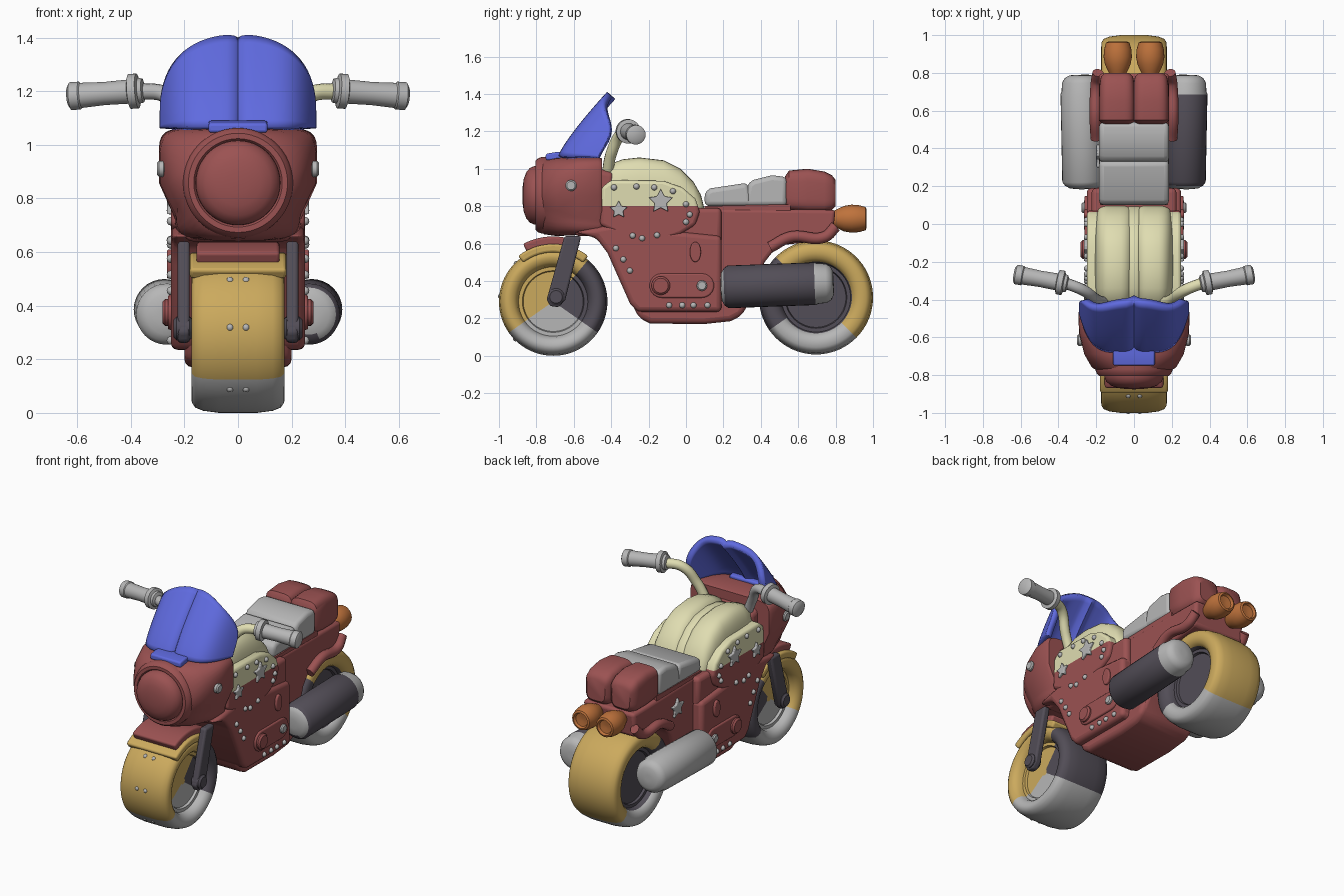
import bpy, bmesh, math
from mathutils import Vector, Matrix

if "Cube" in bpy.data.objects:
    bpy.data.objects.remove(bpy.data.objects["Cube"])


def material(name, rgb):
    m = bpy.data.materials.new(name)
    m.diffuse_color = (*rgb, 1)
    m.use_nodes = True
    m.node_tree.nodes["Principled BSDF"].inputs["Base Color"].default_value = m.diffuse_color
    return m


RED = material("brick red", (0.33, 0.085, 0.085))
GOLD = material("gold", (0.60, 0.40, 0.11))
CREAM = material("cream", (0.74, 0.72, 0.44))
BLUE = material("blue", (0.115, 0.145, 0.74))
ORANGE = material("orange", (0.52, 0.17, 0.045))
GREY = material("light grey", (0.47, 0.47, 0.47))
DARK = material("dark grey", (0.085, 0.075, 0.095))


def finish(bm, name, mats, bevel=0, angle=40):
    bmesh.ops.recalc_face_normals(bm, faces=bm.faces)
    me = bpy.data.meshes.new(name)
    bm.to_mesh(me)
    bm.free()
    ob = bpy.data.objects.new(name, me)
    bpy.context.collection.objects.link(ob)
    for m in mats if isinstance(mats, list) else [mats]:
        me.materials.append(m)
    if bevel:
        b = ob.modifiers.new("bevel", 'BEVEL')
        b.width, b.segments, b.limit_method = bevel, 3, 'ANGLE'
    bpy.context.view_layer.objects.active = ob
    ob.select_set(True)
    bpy.ops.object.shade_smooth_by_angle(angle=math.radians(angle))
    ob.select_set(False)
    return ob


def plate(name, pts, x0, x1, mats, bevel=0.0, split=None):
    """Side profile (y, z) extruded along x; faces above split use the second material."""
    bm = bmesh.new()
    f = bm.faces.new([bm.verts.new((x0, y, z)) for y, z in pts])
    r = bmesh.ops.extrude_face_region(bm, geom=[f])
    bmesh.ops.translate(bm, vec=(x1 - x0, 0, 0), verts=[v for v in r['geom'] if isinstance(v, bmesh.types.BMVert)])
    if split:
        bmesh.ops.bisect_plane(bm, geom=bm.verts[:] + bm.edges[:] + bm.faces[:], plane_co=(0, 0, split), plane_no=(0, 0, 1))
        for f in bm.faces:
            f.material_index = int(f.calc_center_median().z > split)
    return finish(bm, name, mats, bevel)


def skin(bm, rings):
    n = len(rings[0])
    for a, b in zip(rings, rings[1:]):
        for i in range(n):
            bm.faces.new((a[i], a[(i + 1) % n], b[(i + 1) % n], b[i]))
    bm.faces.new(rings[0])
    bm.faces.new(rings[-1])


def loft(name, sections, mat, cx=0, taper=0, n=40):
    """Rounded sections (y, half width, low z, high z, squareness) joined along y."""
    bm, rings = bmesh.new(), []
    for y, hw, lo, hi, e in sections:
        ring = []
        for i in range(n):
            c, s = math.cos(2 * math.pi * i / n), math.sin(2 * math.pi * i / n)
            x = hw * math.copysign(abs(c) ** (2 / e), c)
            z = (lo + hi) / 2 + (hi - lo) / 2 * math.copysign(abs(s) ** (2 / e), s)
            x *= 1 - taper * min(1, max(0, (0.86 - z) / 0.12))
            ring.append(bm.verts.new((cx + x, y, z)))
        rings.append(ring)
    skin(bm, rings)
    return finish(bm, name, mat)


def lathe(name, prof, origin, axis, mats, rule=None, n=32):
    """Profile (along, radius) spun round an axis."""
    bm, rings = bmesh.new(), []
    rot = Vector(axis).to_track_quat('Z', 'Y').to_matrix()
    for a, r in prof:
        rings.append([bm.verts.new(Vector(origin) + rot @ Vector((r * math.cos(2 * math.pi * i / n),
                      r * math.sin(2 * math.pi * i / n), a))) for i in range(n)])
    skin(bm, rings)
    if rule:
        for f in bm.faces:
            f.material_index = rule(f.calc_center_median())
    return finish(bm, name, mats)


def rod(name, a, b, r, mat, n=24):
    d = Vector(b) - Vector(a)
    k = min(r, d.length) * 0.25
    return lathe(name, [(0, r - k), (k, r), (d.length - k, r), (d.length, r - k)], a, d, mat, n=n)


def tube(name, pts, r, mat):
    cu = bpy.data.curves.new(name, 'CURVE')
    cu.dimensions, cu.bevel_depth, cu.bevel_resolution, cu.use_fill_caps = '3D', r, 4, True
    sp = cu.splines.new('BEZIER')
    sp.bezier_points.add(len(pts) - 1)
    for p, co in zip(sp.bezier_points, pts):
        p.co, p.handle_left_type, p.handle_right_type = co, 'AUTO', 'AUTO'
    ob = bpy.data.objects.new(name, cu)
    bpy.context.collection.objects.link(ob)
    cu.materials.append(mat)


def studs(name, places, r):
    bm = bmesh.new()
    for p in places:
        bmesh.ops.create_uvsphere(bm, u_segments=12, v_segments=8, radius=r, matrix=Matrix.Translation(p))
    finish(bm, name, GREY)


def star(name, x0, x1, y, z, r):
    plate(name, [(y + q * math.sin(i * math.pi / 5), z + q * math.cos(i * math.pi / 5))
                 for i in range(10) for q in [r if i % 2 == 0 else r * 0.5]], x0, x1, GREY, 0.005)


# Wheels, coloured by sector around the axle
def wheel(name, y, z, R, tyre_rule, hub_rule):
    half = [(0.10, 0.02), (0.10, 0.16), (0.115, 0.165), (0.115, 0.185), (0.145, 0.192), (0.165, 0.21), (0.174, 0.235),
            (0.172, R - 0.04), (0.16, R - 0.022), (0.13, R - 0.01), (0.07, R - 0.002)]
    prof = half + [(-a, r) for a, r in reversed(half)]

    def rule(c):
        ang = math.degrees(math.atan2(c.z - z, c.y - y)) % 360
        return (tyre_rule if math.hypot(c.y - y, c.z - z) > 0.19 else hub_rule)(ang)
    lathe(name, prof, (0, y, z), (1, 0, 0), [GOLD, GREY, DARK], rule, 72)


front_rule = lambda a: 0 if 50 < a < 217 else 1 if 217 <= a < 325 else 2
wheel("front_wheel", -0.71, 0.29, 0.292, front_rule, front_rule)
wheel("rear_wheel", 0.695, 0.312, 0.307,
      lambda a: 0 if a < 135 or a > 315 else 1 if a > 215 else 2, lambda a: 2)


# Front mudguards: an arc band over the tyre
def guard(name, r0, r1, a0, a1, hw, mat):
    arc = [math.radians(a0 + (a1 - a0) * i / 14) for i in range(15)]
    pts = [(-0.71 + r1 * math.cos(a), 0.293 + r1 * math.sin(a)) for a in arc]
    pts += [(-0.71 + r0 * math.cos(a), 0.293 + r0 * math.sin(a)) for a in reversed(arc)]
    plate(name, pts, -hw, hw, mat, 0.012)


guard("gold_mudguard", 0.26, 0.305, 52, 128, 0.18, GOLD)
guard("red_mudguard", 0.29, 0.345, 65, 118, 0.155, RED)

# Lower frame, upper frame, belly, rear frame and steering head
plate("lower_frame", [(-0.60, 0.66), (-0.48, 0.63), (-0.42, 0.55), (-0.30, 0.28), (-0.26, 0.235),
                      (0.19, 0.235), (0.19, 0.64), (-0.40, 0.70)], -0.25, 0.25, RED, 0.03)
plate("upper_frame", [(-0.46, 0.60), (0.19, 0.60), (0.19, 0.79), (-0.46, 0.79)], -0.225, 0.225, RED, 0.025)
plate("belly", [(-0.30, 0.30), (-0.25, 0.20), (-0.19, 0.172), (0.10, 0.17), (0.24, 0.185), (0.30, 0.215), (0.34, 0.30)],
      -0.20, 0.20, RED, 0.03)
plate("rear_frame", [(0.0, 0.20), (0.22, 0.19), (0.30, 0.22), (0.36, 0.32), (0.42, 0.50), (0.49, 0.59),
                     (0.78, 0.62), (0.80, 0.78), (0.0, 0.79)], -0.185, 0.185, RED, 0.02)
plate("head_block", [(-0.60, 0.64), (-0.42, 0.64), (-0.38, 0.98), (-0.60, 1.03)], -0.20, 0.20, RED, 0.03)

# Fuel tank: twin top lobes with a shallow seam, and two-tone side panels
tank = [(-0.45, 0.08, 0.65, 0.97, 3), (-0.42, 0.10, 0.62, 1.02, 3), (-0.34, 0.108, 0.6, 1.05, 3),
        (-0.25, 0.11, 0.6, 1.06, 3), (-0.12, 0.11, 0.6, 1.045, 3), (-0.03, 0.107, 0.6, 1.0, 3),
        (0.04, 0.10, 0.6, 0.93, 3), (0.08, 0.09, 0.6, 0.86, 3), (0.095, 0.07, 0.65, 0.80, 3)]
loft("tank_right_lobe", tank, CREAM, 0.1)
loft("tank_left_lobe", tank, CREAM, -0.1)
loft("tank_core", [(y, 0.035, lo, hi - 0.022, 6) for y, w, lo, hi, e in tank], CREAM)
plate("tank_panel", [(-0.46, 0.70), (-0.45, 0.90), (-0.40, 0.94), (-0.12, 0.935), (-0.02, 0.90), (0.05, 0.84), (0.075, 0.77),
                     (0.05, 0.70), (-0.03, 0.65), (-0.16, 0.605), (-0.30, 0.605), (-0.38, 0.66)],
      -0.25, 0.25, [RED, CREAM], 0.018, 0.80)

# Headlamp fairing and lamp
loft("fairing", [(-0.79, 0.17, 0.68, 1.02, 2), (-0.76, 0.225, 0.65, 1.05, 2.4), (-0.69, 0.265, 0.64, 1.06, 3.6),
                 (-0.58, 0.292, 0.645, 1.063, 6), (-0.47, 0.296, 0.65, 1.063, 8), (-0.45, 0.285, 0.66, 1.055, 8)], RED, 0, 0.2)
lathe("headlamp", [(0.0, 0.205), (0.07, 0.205), (0.09, 0.198), (0.105, 0.185), (0.105, 0.165), (0.095, 0.158),
                   (0.11, 0.157), (0.135, 0.146), (0.155, 0.122), (0.168, 0.085), (0.174, 0.04), (0.175, 0.005)],
      (0, -0.70, 0.858), (0, -1, 0), RED, n=48)

# Twin-lobed windscreen with wrapped sides
bm = bmesh.new()
grid = []
for i in range(-20, 21):
    u = math.sin(i / 20 * math.pi / 2)
    crease = max(0, 1 - abs(u) / 0.15) ** 2
    top = 1.11 + 0.288 * (1 - abs(u) ** 2.4) ** (1 / 2.4) - 0.012 * crease
    col = []
    for j in range(13):
        z = 1.06 + (top - 1.06) * j / 12
        y = -0.665 + 0.26 * ((z - 1.06) / 0.34) ** 1.2 + 0.20 * abs(u) ** 5.5 + 0.025 * crease
        col.append(bm.verts.new((0.273 * u, y, z)))
    grid.append(col)
for a, b in zip(grid, grid[1:]):
    for j in range(12):
        bm.faces.new((a[j], b[j], b[j + 1], a[j + 1]))
screen = finish(bm, "windscreen", BLUE)
sol = screen.modifiers.new("thickness", 'SOLIDIFY')
sol.thickness, sol.offset = 0.04, 0
plate("windscreen_base", [(-0.75, 1.045), (-0.75, 1.08), (-0.69, 1.09), (-0.60, 1.08), (-0.60, 1.05)], -0.11, 0.11, BLUE, 0.01)

# Seats, tail lobes and tail lamps
plate("front_seat", [(0.10, 0.80), (0.10, 0.875), (0.13, 0.895), (0.33, 0.925), (0.36, 0.80)], -0.185, 0.185, GREY, 0.025)
plate("rear_seat", [(0.31, 0.80), (0.33, 0.92), (0.36, 0.94), (0.46, 0.965), (0.54, 0.955), (0.54, 0.80)],
      -0.185, 0.185, GREY, 0.025)
plate("seat_trim", [(0.10, 0.77), (0.10, 0.80), (0.56, 0.81), (0.56, 0.77)], -0.18, 0.18, RED)
for s, side in ((1, "right"), (-1, "left")):
    loft(side + "_tail_lobe", [(0.53, 0.08, 0.80, 0.96, 4), (0.55, 0.095, 0.78, 0.99, 4), (0.65, 0.096, 0.77, 1.0, 4),
         (0.74, 0.092, 0.77, 0.985, 4), (0.78, 0.085, 0.78, 0.965, 4), (0.80, 0.065, 0.80, 0.94, 4)], RED, 0.09 * s)
    lathe(side + "_tail_lamp", [(0, 0.04), (0.025, 0.052), (0.06, 0.068), (0.10, 0.075), (0.14, 0.072), (0.175, 0.062),
                                (0.18, 0.05), (0.165, 0.042), (0.16, 0.01)], (0.086 * s, 0.785, 0.733), (0, 1, 0), ORANGE)
    tube(side + "_tail_rail", [(0.20 * s, 0.45, 0.58), (0.205 * s, 0.56, 0.635), (0.20 * s, 0.74, 0.635), (0.19 * s, 0.80, 0.69)],
         0.03, RED)

# Parts repeated on both sides
for s, side in ((1, "right"), (-1, "left")):
    # fork leg and axle
    plate(side + "_fork", [(-0.745, 0.30), (-0.725, 0.265), (-0.68, 0.26), (-0.645, 0.30), (-0.56, 0.64), (-0.65, 0.64)],
          0.18 * s, 0.225 * s, DARK, 0.012)
    rod(side + "_axle", (0.17 * s, -0.695, 0.315), (0.24 * s, -0.695, 0.315), 0.045, DARK)
    # handlebar
    tube(side + "_handlebar", [(0.15 * s, -0.42, 0.98), (0.20 * s, -0.40, 1.08), (0.27 * s, -0.35, 1.185), (0.37 * s, -0.31, 1.2)],
         0.03, CREAM if s > 0 else GREY)
    lathe(side + "_grip", [(0, 0.03), (0.005, 0.045), (0.02, 0.048), (0.025, 0.065), (0.055, 0.065), (0.06, 0.045), (0.15, 0.043),
          (0.24, 0.047), (0.245, 0.052), (0.28, 0.052), (0.29, 0.035)], (0.35 * s, -0.317, 1.203), (0.275 * s, 0.05, -0.022), GREY)
    # exhaust with grey end caps
    lathe(side + "_exhaust", [(-0.005, 0.03), (0, 0.075), (0.015, 0.10), (0.035, 0.114), (0.50, 0.114), (0.515, 0.108),
          (0.56, 0.105), (0.585, 0.09), (0.598, 0.065), (0.60, 0.02)],
          (0.265 * s, 0.19, 0.367), (0.012 * s, 0.6, 0.022), [DARK if s > 0 else GREY, GREY],
          lambda c: int(c.y > 0.69 or c.y < 0.20))
    # engine cover
    oval = [(yc + 0.065 * math.cos(math.radians(a)), 0.375 + 0.065 * math.sin(math.radians(a)))
            for yc, a0 in ((0.085, -90), (-0.13, 90)) for a in range(a0, a0 + 181, 20)]
    plate(side + "_engine_cover", oval, 0.23 * s, 0.262 * s, RED, 0.008)
    rod(side + "_engine_cap", (0.24 * s, -0.135, 0.375), (0.282 * s, -0.135, 0.375), 0.05, RED)
    rod(side + "_engine_bolt", (0.24 * s, 0.085, 0.375), (0.278 * s, 0.085, 0.375), 0.028, GREY)
    plate(side + "_side_vent", [(0.05 + 0.03 * math.sin(i * math.pi / 8), 0.555 + 0.055 * math.cos(i * math.pi / 8))
                                for i in range(16)], 0.23 * s, 0.265 * s, RED, 0.006)
    rod(side + "_fairing_bolt", (0.27 * s, -0.615, 0.91), (0.302 * s, -0.615, 0.91), 0.03, GREY)
    # stars and rivets
    star(side + "_large_star", 0.24 * s, 0.265 * s, -0.135, 0.825, 0.068)
    star(side + "_small_star", 0.24 * s, 0.265 * s, -0.36, 0.78, 0.05)
    studs(side + "_tank_rivets", [(0.25 * s, y, z) for y, z in (
        (-0.385, 0.9), (-0.265, 0.905), (-0.17, 0.9), (-0.07, 0.88), (0.0, 0.81), (0.02, 0.755), (0.0, 0.715),
        (-0.155, 0.645), (-0.235, 0.628), (-0.285, 0.642))], 0.016)
    studs(side + "_frame_rivets", [(0.25 * s, y, z) for y, z in (
        (-0.375, 0.575), (-0.335, 0.515), (-0.3, 0.455), (-0.09, 0.27), (-0.02, 0.27), (0.04, 0.27), (0.115, 0.27))], 0.016)
star("rear_star", -0.17, -0.20, 0.36, 0.66, 0.065)
studs("tyre_rivets", [(x, -0.71 - 0.283 * math.cos(a), 0.29 + 0.283 * math.sin(a))
                      for x in (-0.03, 0.03) for a in (0.8, 0.1, -0.78)], 0.014)
